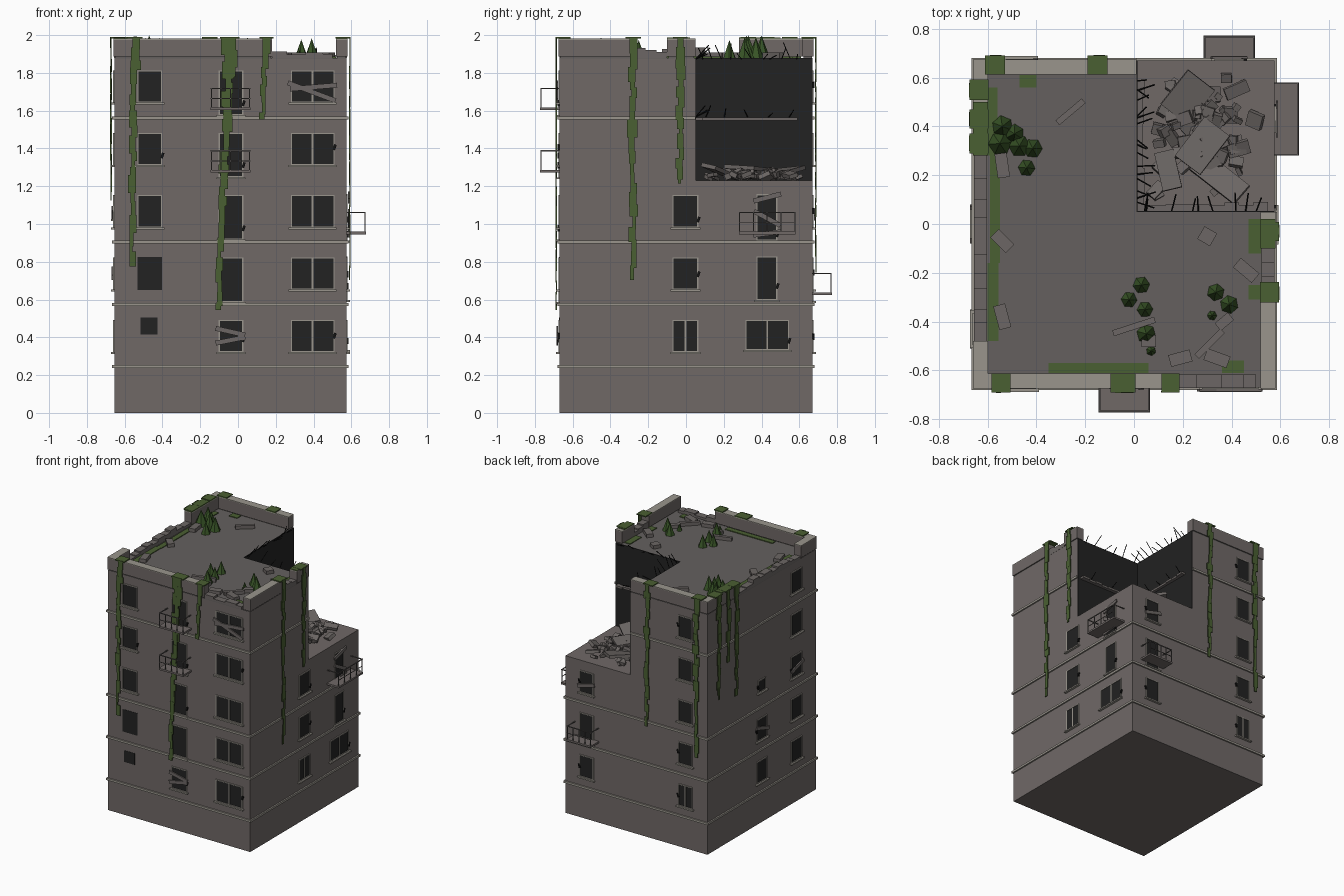
import bpy, bmesh, math, random
from mathutils import Matrix, Vector

if "Cube" in bpy.data.objects:
    bpy.data.objects.remove(bpy.data.objects["Cube"])

random.seed(7)
R = random.uniform
X0, X1, Y0, Y1 = -0.655, 0.575, -0.67, 0.67      # outer walls
HX, HY, FLOOR, ROOF = 0.01, 0.05, 1.23, 1.88     # collapsed corner

COLORS = {
    "wall concrete": (0.160, 0.140, 0.134), "roof grey": (0.128, 0.118, 0.113),
    "pale trim": (0.32, 0.30, 0.265), "dark interior": (0.016, 0.016, 0.016),
    "rubble grey": (0.150, 0.134, 0.128), "moss green": (0.068, 0.115, 0.032),
    "bush green": (0.040, 0.090, 0.020), "rebar black": (0.006, 0.006, 0.006),
}
MATS = {}
for n, c in COLORS.items():
    MATS[n] = bpy.data.materials.new(n)
    MATS[n].diffuse_color = (*c, 1)

parts = {}


def bm_for(name, mat):
    return parts.setdefault(name, (bmesh.new(), mat))[0]


def box(name, mat, c, size, rot=None):
    m = Matrix.Translation(c) @ (rot or Matrix()) @ Matrix.Diagonal((*size, 1))
    bmesh.ops.create_cube(bm_for(name, mat), size=1, matrix=m)


def span(name, mat, x0, x1, y0, y1, z0, z1):
    box(name, mat, ((x0 + x1) / 2, (y0 + y1) / 2, (z0 + z1) / 2), (x1 - x0, y1 - y0, z1 - z0))


def prism(name, mat, pts, z0, z1):
    bm = bm_for(name, mat)
    f = bm.faces.new([bm.verts.new((x, y, z0)) for x, y in pts])
    ext = bmesh.ops.extrude_face_region(bm, geom=[f])
    bmesh.ops.translate(bm, vec=(0, 0, z1 - z0), verts=[v for v in ext["geom"] if isinstance(v, bmesh.types.BMVert)])
    bmesh.ops.recalc_face_normals(bm, faces=bm.faces)


def l_shape(g):
    return [(X0 - g, Y0 - g), (X1 + g, Y0 - g), (X1 + g, HY), (HX, HY), (HX, Y1 + g), (X0 - g, Y1 + g)]


def wbox(name, mat, face, u, z, w, h, d0, d1, tilt=0):
    """Box on a wall: u along it, d outwards from it."""
    d = (d0 + d1) / 2
    if face in ("front", "back"):
        c = (u, Y0 - d if face == "front" else Y1 + d, z)
        box(name, mat, c, (w, d1 - d0, h), Matrix.Rotation(tilt, 4, "Y"))
    else:
        c = (X0 - d if face == "left" else X1 + d, u, z)
        box(name, mat, c, (d1 - d0, w, h), Matrix.Rotation(-tilt, 4, "X"))


def rod(name, mat, a, b, r, sides=4):
    a, b = Vector(a), Vector(b)
    m = Matrix.Translation((a + b) / 2) @ (b - a).to_track_quat("Z", "Y").to_matrix().to_4x4()
    bmesh.ops.create_cone(bm_for(name, mat), cap_ends=True, segments=sides, radius1=r, radius2=r,
                          depth=(b - a).length, matrix=m)


# Walls, roof and floor bands
span("lower_walls", "wall concrete", X0, X1, Y0, Y1, 0, FLOOR)
prism("upper_walls", "wall concrete", l_shape(0), FLOOR, ROOF - 0.004)
prism("roof_deck", "roof grey", l_shape(0), ROOF - 0.004, ROOF)
for z in (0.245, 0.575, 0.905):
    span("floor_bands", "pale trim", X0 - .011, X1 + .011, Y0 - .011, Y1 + .011, z - .008, z + .008)
prism("floor_bands", "pale trim", l_shape(0.011), 1.552, 1.568)

# Dark faces and broken slab edges of the collapsed corner
span("exposed_interior", "dark interior", HX, HX + .004, HY, Y1, FLOOR, ROOF)
span("exposed_interior", "dark interior", HX, X1, HY, HY + .004, FLOOR, ROOF)
for i in range(9):
    t = 0.06 * i
    box("broken_slab_edge", "rubble grey", (HX + .015, HY + .03 + t, 1.557), (R(.02, .05), .06, .016))
    box("broken_slab_edge", "rubble grey", (HX + .03 + t, HY + .015, 1.557), (.06, R(.02, .05), .016))

# Parapet pieces with pale caps
def parapet(x0, x1, y0, y1):
    span("parapet", "wall concrete", x0, x1, y0, y1, ROOF + .006, 1.975)
    span("parapet_cap", "pale trim", x0, x1, y0, y1, 1.975, 1.981)
    span("parapet_base", "roof grey", x0 + .008, x1 - .008, y0 + .008, y1 - .008, ROOF, ROOF + .006)


T, A, B, C, D = .062, X0 - .005, X1 + .005, Y0 - .005, Y1 + .005
parapet(A, 0.18, C, C + T)
parapet(B - T, B, C, -0.28)
parapet(B - T, B, -0.10, HY)
parapet(A, A + T, C + T, -0.48)
parapet(A, A + T, 0.28, D - T)
parapet(A, HX, D - T, D)

# Broken parapet stumps
for x0, x1, along_x in ((.18, .5, True), (-.28, -.10, False), (-.48, .28, None)):
    p = x0
    while p < x1 - .02:
        w = min(R(.05, .1), x1 - p)
        h, m = R(.015, .06), p + w / 2
        pos = (m, C + T / 2) if along_x else (B - T / 2 if along_x is False else A + T / 2, m)
        size = (w, T - .008, h) if along_x else (T - .008, w, h)
        box("parapet_stumps", "rubble grey", (*pos, ROOF + h / 2), size)
        p += w

# Windows and doors
def window(face, u, z0, z1, w=.125, panes=1, frame=True):
    zc, h = (z0 + z1) / 2, z1 - z0
    wbox("window_openings", "dark interior", face, u, zc, w, h, -.004, .002)
    if not frame:
        return
    t = .006
    for s in (-1, 1):
        wbox("window_frames", "pale trim", face, u + s * w / 2, zc, t, h + t, -.002, .006)
        wbox("window_frames", "pale trim", face, u, zc + s * h / 2, w, t, -.002, .006)
    if panes == 2:
        wbox("window_frames", "pale trim", face, u, zc, .01, h, -.002, .005)
    wbox("window_sills", "pale trim", face, u, z0 - .008, w + .03, .01, 0, .018)
    # Loose shutter scrap
    if random.random() < .5:
        wbox("shutter_scraps", "rebar black", face, u + w / 2 + .004, z0 + R(.03, .1), .014, .03, 0, .009, .3)


def row(i):
    return .325 + .33 * i, .49 + .33 * i


for i in range(5):
    lo, hi = row(i)
    if i > 1:
        window("front", -.467, lo, hi)
    window("front", .395, lo, hi, .225, 2)
    window("front", -.037, lo if i == 0 else lo - .065, hi)
    window("back", -.465, lo, hi, .115, 2 if i == 0 else 1)
    window("left", -.43, lo, hi)
    if i < 2:
        window("left", 0, lo, hi)
    if i < 3:
        window("right", -.003, lo, hi, .13, 2 if i == 0 else 1)
        window("back", .39, lo - (.06 if i == 1 else 0), hi, .115)
window("front", -.467, .65, .825, .13, frame=False)
window("front", -.47, .415, .505, .09, frame=False)
window("left", 0, 1.03, 1.12, .09)
window("right", .43, .335, .49, .225, 2)
window("right", .428, .6, .825, .105)
window("right", .428, .915, 1.155, .105)

# Boarded openings
for face, u, z, w, a in (("front", -.04, .43, .16, .22), ("front", -.04, .385, .16, -.2),
                         ("front", .39, 1.70, .27, .36), ("front", .40, 1.725, .25, -.08),
                         ("right", .43, 1.14, .15, -.25), ("right", .43, 1.03, .16, .5),
                         ("right", .43, .95, .15, -.12), ("left", -.43, 1.06, .16, .3),
                         ("left", 0, .74, .16, -.3), ("back", .39, 1.05, .15, .25)):
    wbox("boards", "rubble grey", face, u, z, w, .026, .007, .016, a)

# Balconies with railings
def balcony(face, u, z, w):
    wbox("balcony_slabs", "wall concrete", face, u, z, w, .014, 0, .102)
    h = .108
    for k in range(5):
        wbox("balcony_rails", "roof grey", face, u + (k / 4 - .5) * (w - .008), z + h / 2, .005, h, .095, .1)
    for s in (-1, 1):
        wbox("balcony_rails", "roof grey", face, u + s * (w / 2 - .004), z + h, .006, .006, 0, .1)
    wbox("balcony_rails", "roof grey", face, u, z + h, w, .006, .094, .1)
    wbox("balcony_rails", "roof grey", face, u, z + h * .5, w, .004, .095, .099)


balcony("front", -.04, 1.28, .21)
balcony("front", -.04, 1.61, .21)
balcony("right", .43, .952, .30)
balcony("back", .39, .63, .21)

# Hanging vines: overlapping leaf plates, with a moss flap over the parapet
def vine(face, u, z_end, width=.03, drift=0):
    z = 1.985
    while z > z_end:
        h = min(R(.035, .085), z - z_end + .02)
        t = (1.985 - z) / (1.985 - z_end)
        w = width * R(.6, 1.5) * (1.25 - .6 * t)
        d = R(.012, .016)
        wbox("vines", "moss green", face, u + drift * t + R(-.008, .008), z - h / 2, w, h + .012, d, d + .006)
        z -= h
    wbox("vines", "moss green", face, u, 1.985, width * 2.3, .008, -.058, .02)


for v in (("front", -.545, .79, .034, -.02), ("front", -.05, .57, .04, -.055), ("front", -.03, .9, .032, -.06),
          ("front", .15, 1.58, .032, -.025), ("right", -.28, .73, .036, 0), ("right", -.03, 1.24, .034, 0),
          ("back", -.15, .9, .036, .01), ("back", -.57, .76, .036, 0), ("left", .55, 1.2, .036, 0),
          ("left", .43, 1.45, .034, 0), ("left", .33, 1.14, .036, 0)):
    vine(*v)

# Moss on the roof and parapet
for x0, x1, y0, y1, z in ((-.6, -.555, -.48, -.16, ROOF), (-.59, -.55, -.16, .28, ROOF), (-.6, -.56, .28, .56, ROOF),
                          (-.35, .06, -.61, -.57, ROOF), (.36, .45, -.61, -.56, ROOF), (-.47, -.4, .56, .61, ROOF),
                          (.47, .52, -.12, .02, ROOF), (.47, .52, -.31, -.25, ROOF), (A, A + T, .28, .5, 1.982),
                          (B - T, B, -.1, .02, 1.982)):
    span("moss_patches", "moss green", x0, x1, y0, y1, z, z + .006)

# Spiky roof bushes
for x, y, r in ((-.54, .4, .045), (-.49, .37, .04), (-.55, .33, .05), (-.47, .32, .045), (-.415, .31, .04),
                (-.44, .23, .035), (.03, -.25, .035), (-.02, -.31, .033), (.045, -.35, .033), (.05, -.45, .04),
                (.07, -.52, .02), (.335, -.28, .036), (.39, -.33, .038), (.32, -.375, .02)):
    h = min(r * 2.7, .118)
    m = Matrix.Translation((x, y, ROOF + h / 2)) @ Matrix.Rotation(R(0, 6), 4, "Z")
    bmesh.ops.create_cone(bm_for("bushes", "bush green"), cap_ends=True, segments=6, radius1=r, radius2=0,
                          depth=h, matrix=m)

# Loose planks and chunks on the roof
for x, y, w, d, a in ((-.26, .46, .14, .025, 40), (-.54, .24, .05, .1, 8), (-.54, -.07, .09, .05, -45),
                      (-.54, -.38, .05, .1, 15), (.3, -.05, .06, .06, -30), (.46, -.19, .1, .05, -40),
                      (.0, -.42, .18, .025, 18), (.31, -.49, .15, .025, 45), (.19, -.55, .09, .05, 15),
                      (.34, -.55, .1, .05, -20), (.37, -.4, .07, .04, 40), (.06, -.48, .06, .05, 0)):
    box("roof_debris", "rubble grey", (x, y, ROOF + .012), (w, d, .03), Matrix.Rotation(math.radians(a), 4, "Z"))

# Rubble heap on the exposed floor
def tumble(t):
    return (Matrix.Rotation(R(0, 6.3), 4, "Z") @ Matrix.Rotation(R(-t, t), 4, "X") @ Matrix.Rotation(R(-t, t), 4, "Y"))


for i in range(85):
    x, y = random.triangular(.06, .52, .2), random.triangular(.1, .62, .35)
    pile = max(0, 1 - math.hypot(x - .25, y - .36) / .32)
    s = R(.025, .075)
    box("rubble", "rubble grey", (x, y, FLOOR + .015 + R(.2, .8) * .07 * pile), (s, s * R(.5, 1), R(.015, .035)), tumble(.5))
for x, y, w, d, z in ((.22, .52, .18, .14, .05), (.28, .32, .2, .13, .065), (.35, .19, .24, .1, .045),
                      (.14, .22, .16, .08, .05), (.42, .55, .1, .05, .03)):
    box("fallen_slabs", "rubble grey", (x, y, FLOOR + z), (w, d, .022), tumble(.3))

# Bent reinforcing bars along both broken edges
for z, n in ((1.565, 5), (1.872, 11)):
    for k in range(n):
        y, x = HY + .03 + .55 * k / n + R(0, .03), HX + .03 + .5 * k / n + R(0, .03)
        up = R(.02, .09)
        rod("rebar", "rebar black", (HX, y, z), (HX + R(.04, .08), y + R(-.04, .04), z + up), .003)
        if k % 2 == 0:
            rod("rebar", "rebar black", (x, HY, z), (x + R(-.03, .03), HY + R(.04, .08), z + up), .003)

# Build one object per part
for name, (bm, mat) in parts.items():
    me = bpy.data.meshes.new(name)
    bm.to_mesh(me)
    bm.free()
    me.materials.append(MATS[mat])
    bpy.context.collection.objects.link(bpy.data.objects.new(name, me))

for m in bpy.data.materials:
    if m.users and not m.is_grease_pencil:
        m.use_nodes = True
        m.node_tree.nodes["Principled BSDF"].inputs["Base Color"].default_value = m.diffuse_color
